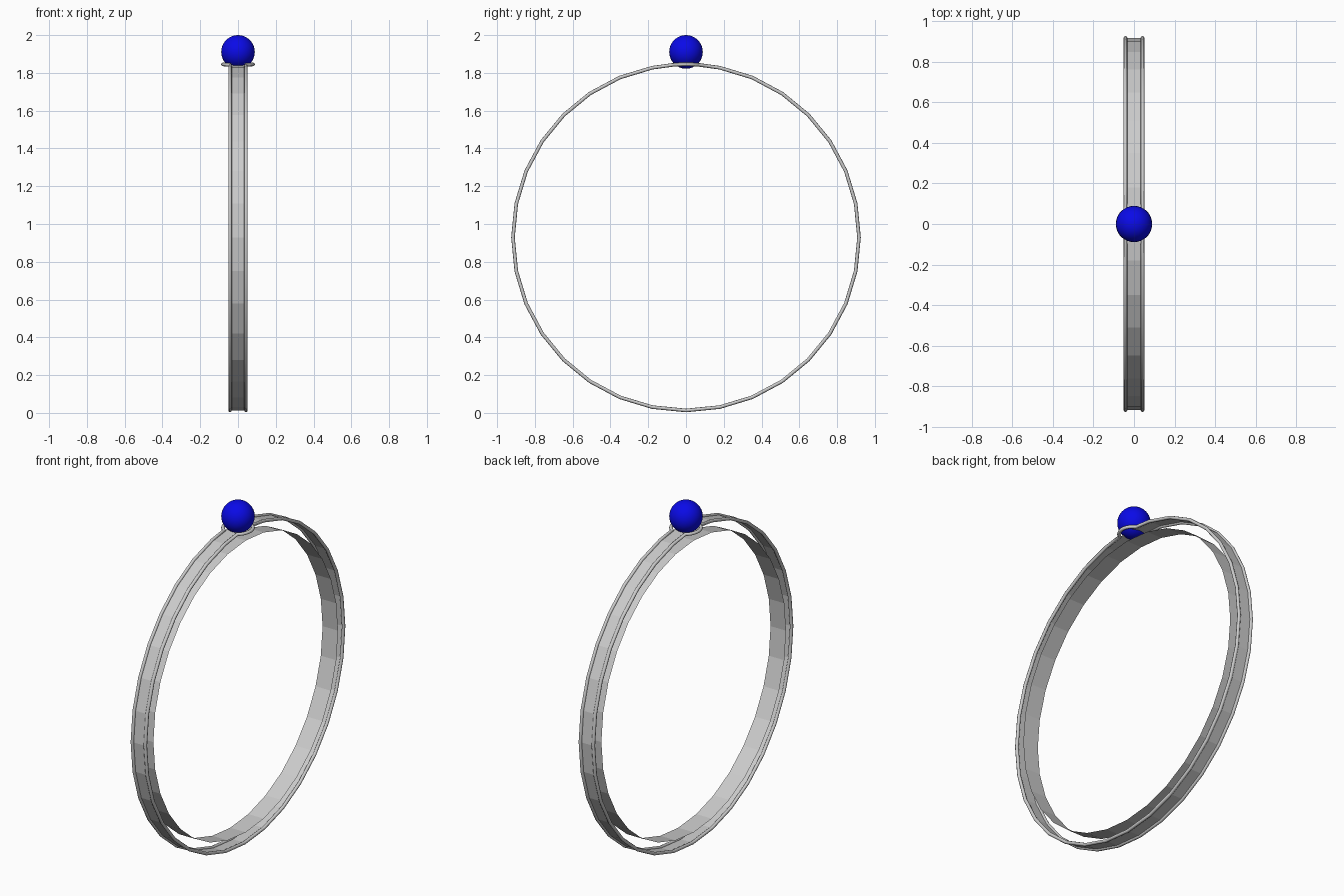
import bpy, math

if "Cube" in bpy.data.objects:
    bpy.data.objects.remove(bpy.data.objects["Cube"])

CZ = 0.929          # height of the ring centre
R_IN, R_OUT = 0.853, 0.916
WIRE = 0.0095       # radius of the rim wire
RIM_X, COLLAR = 0.042, 0.08
SIDES = 32


def material(name, colour):
    m = bpy.data.materials.new(name)
    m.diffuse_color = (*colour, 1)
    m.use_nodes = True
    m.node_tree.nodes["Principled BSDF"].inputs["Base Color"].default_value = m.diffuse_color
    return m


silver = material("silver", (0.6, 0.6, 0.6))
blue = material("blue", (0.003, 0.003, 0.8))


def band(name, radius, half_width):
    """Thin open faceted band around the x axis."""
    verts, faces = [], []
    for i in range(SIDES):
        a = 2 * math.pi * i / SIDES
        for x in (-half_width, half_width):
            verts.append((x, radius * math.sin(a), CZ + radius * math.cos(a)))
    for i in range(SIDES):
        j = (i + 1) % SIDES
        faces.append((2 * i, 2 * i + 1, 2 * j + 1, 2 * j))
    me = bpy.data.meshes.new(name)
    me.from_pydata(verts, [], faces)
    me.materials.append(silver)
    ob = bpy.data.objects.new(name, me)
    bpy.context.collection.objects.link(ob)


def rim(name, side):
    """Wire along one edge, bulging into a half collar under the bead."""
    pts = []
    for i in range(1, SIDES):
        a = 2 * math.pi * i / SIDES
        pts.append((side * RIM_X, R_OUT * math.sin(a), CZ + R_OUT * math.cos(a)))
    limit = math.acos(RIM_X / COLLAR)
    for k in range(13):
        t = -limit + 2 * limit * k / 12
        y = COLLAR * math.sin(t)
        pts.append((side * COLLAR * math.cos(t), y, CZ + math.sqrt(R_OUT**2 - y * y)))
    cu = bpy.data.curves.new(name, 'CURVE')
    cu.dimensions = '3D'
    cu.bevel_depth = WIRE
    cu.bevel_resolution = 2
    sp = cu.splines.new('POLY')
    sp.points.add(len(pts) - 1)
    for p, co in zip(sp.points, pts):
        p.co = (*co, 1)
    sp.use_cyclic_u = True
    cu.materials.append(silver)
    ob = bpy.data.objects.new(name, cu)
    bpy.context.collection.objects.link(ob)
    bpy.ops.object.select_all(action='DESELECT')
    ob.select_set(True)
    bpy.context.view_layer.objects.active = ob
    bpy.ops.object.convert(target='MESH')
    bpy.context.object.name = name


# Inner and outer bands
band("inner_band", R_IN, 0.05)
band("outer_band", R_OUT, RIM_X)

# Rim wires on both edges
rim("rim_left", -1)
rim("rim_right", 1)

# Round bead on top
bpy.ops.mesh.primitive_uv_sphere_add(segments=32, ring_count=16, radius=0.089,
                                     location=(0, 0, 1.911))
bead = bpy.context.object
bead.name = "bead"
bead.data.materials.append(blue)
bpy.ops.object.shade_smooth()
